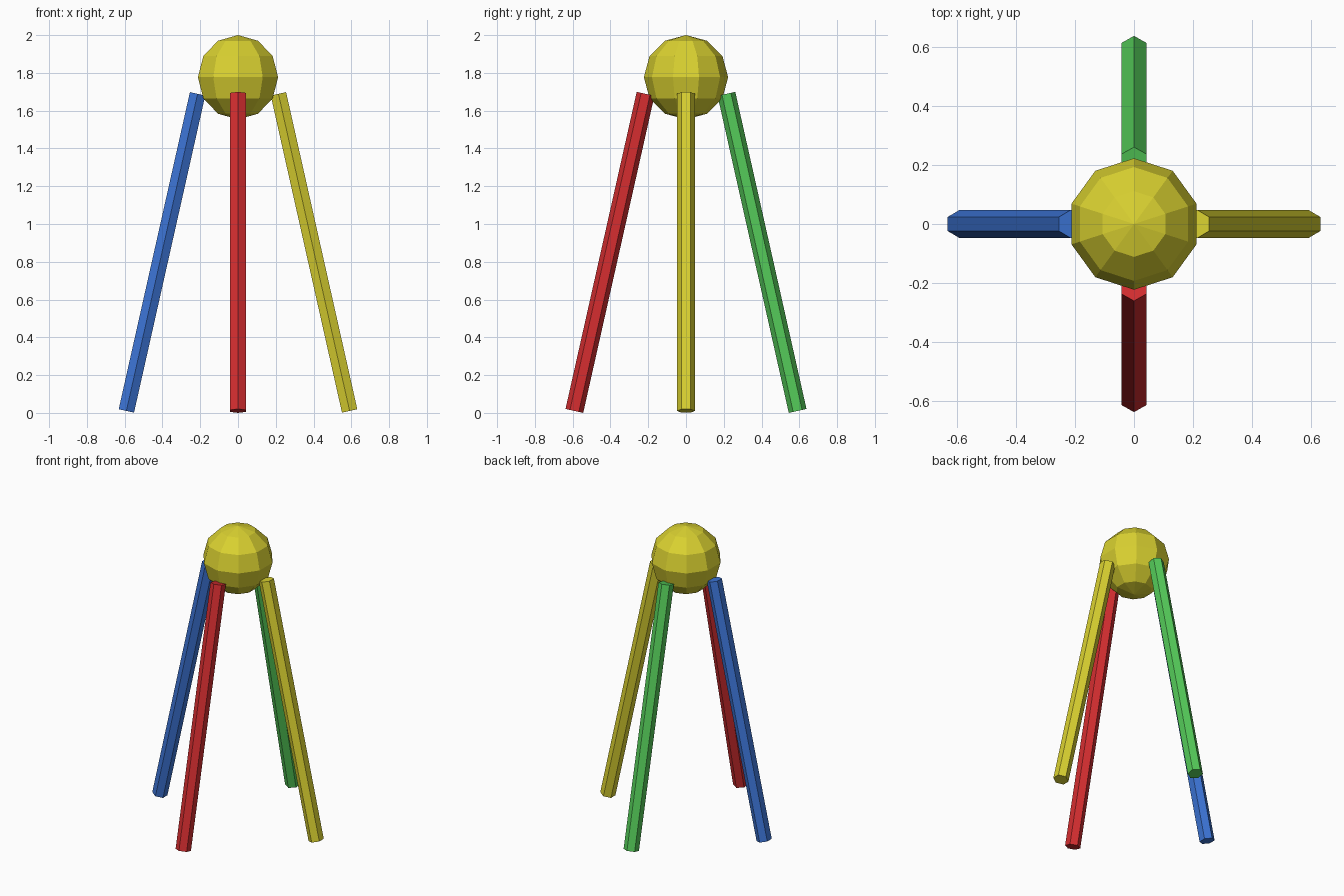
import bpy
import math

cube = bpy.data.objects.get("Cube")
if cube:
    bpy.data.objects.remove(cube, do_unlink=True)


def make_material(name, rgb):
    mat = bpy.data.materials.new(name)
    mat.use_nodes = True
    color = (*rgb, 1.0)
    mat.diffuse_color = color
    mat.node_tree.nodes["Principled BSDF"].inputs["Base Color"].default_value = color
    return mat


yellow = make_material("yellow", (0.70, 0.64, 0.03))
red = make_material("red", (0.67, 0.027, 0.03))
green = make_material("green", (0.09, 0.60, 0.10))
blue = make_material("blue", (0.045, 0.175, 0.67))


def finish(name, mat):
    obj = bpy.context.object
    obj.name = obj.data.name = name
    obj.data.materials.append(mat)
    return obj


# Faceted ball on top
BALL_RADIUS = 0.223
bpy.ops.mesh.primitive_uv_sphere_add(
    segments=10, ring_count=6, radius=BALL_RADIUS, location=(0, 0, 2 - BALL_RADIUS))
finish("ball", yellow)

# Four six-sided legs that lean in towards the ball
FOOT, TOP = (0.591, 0.0105), (0.214, 1.689)   # distance from centre, height
run, rise = FOOT[0] - TOP[0], TOP[1] - FOOT[1]
lean = math.atan2(run, rise)
middle, height = (FOOT[0] + TOP[0]) / 2, (FOOT[1] + TOP[1]) / 2

for name, dx, dy, mat in (("left_leg", 1, 0, yellow), ("right_leg", -1, 0, blue),
                          ("front_leg", 0, -1, red), ("back_leg", 0, 1, green)):
    bpy.ops.mesh.primitive_cylinder_add(
        vertices=6, radius=0.048, depth=math.hypot(run, rise),
        location=(dx * middle, dy * middle, height),
        rotation=(dy * lean, -dx * lean, 0))
    finish(name, mat)
